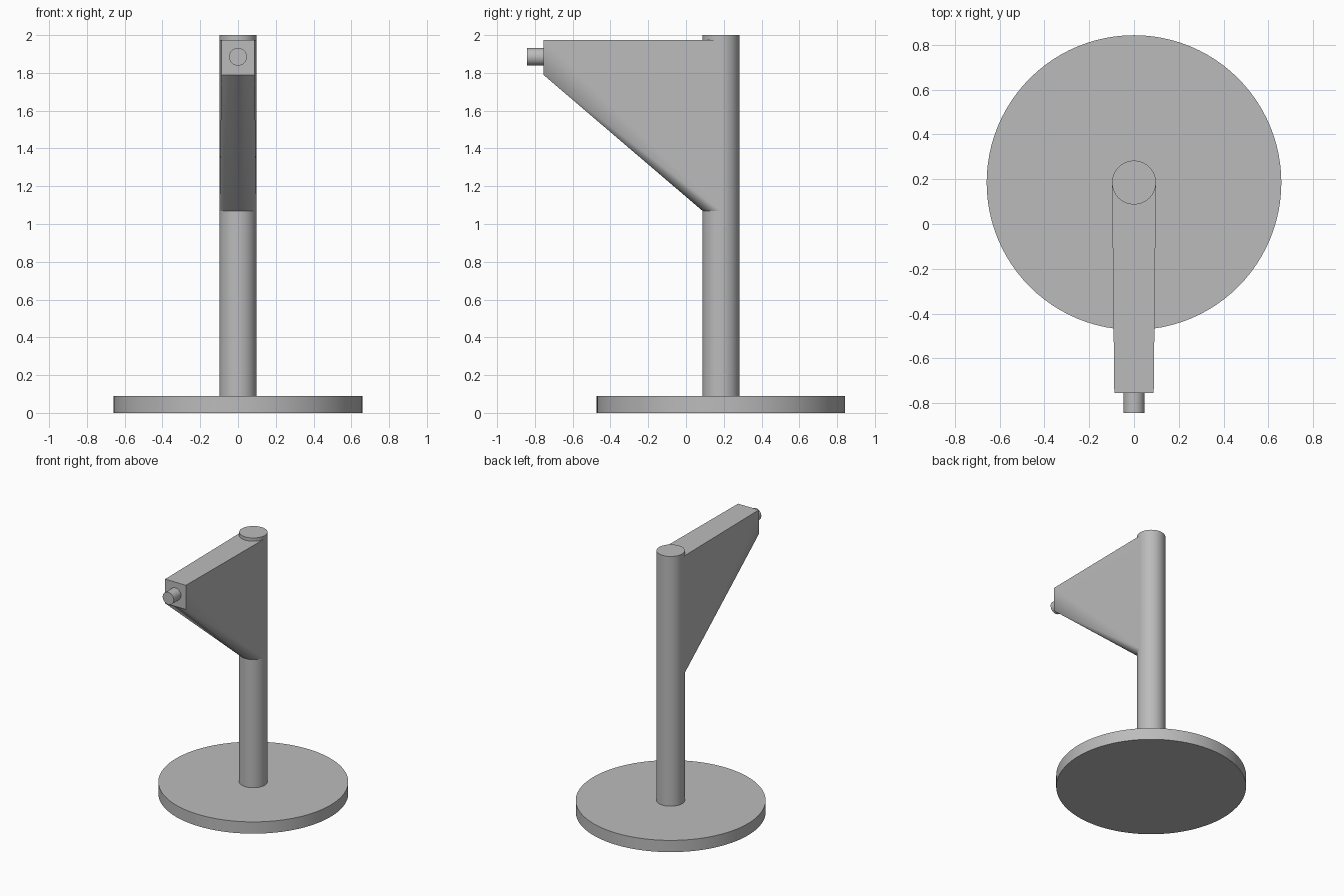
import bpy, bmesh, math

cube = bpy.data.objects.get("Cube")
if cube:
    bpy.data.objects.remove(cube, do_unlink=True)

grey = bpy.data.materials.new("plain_grey")
grey.use_nodes = True
colour = (0.5, 0.5, 0.5, 1)
grey.diffuse_color = colour
grey.node_tree.nodes["Principled BSDF"].inputs["Base Color"].default_value = colour

AXIS_Y = 0.185      # centre line of base and pole
POLE_R = 0.098


def finish(obj, name):
    obj.name = obj.data.name = name
    obj.data.materials.append(grey)
    bpy.ops.object.select_all(action='DESELECT')
    obj.select_set(True)
    bpy.context.view_layer.objects.active = obj
    bpy.ops.object.shade_smooth_by_angle(angle=math.radians(30))


def cylinder(name, radius, length, centre, tilt=0, sides=64):
    bpy.ops.mesh.primitive_cylinder_add(vertices=sides, radius=radius, depth=length,
                                        location=centre, rotation=(tilt, 0, 0))
    finish(bpy.context.object, name)


# Round base, upright pole and the short peg on the arm's tip
cylinder("base", 0.658, 0.09, (0, AXIS_Y, 0.045), sides=96)
cylinder("pole", POLE_R, 1.92, (0, AXIS_Y, 1.04))
cylinder("peg", 0.047, 0.11, (0, -0.788, 1.885), math.pi / 2, 32)

# Arm: hull from the pole's front half to a small square end
bm = bmesh.new()
for z in (1.07, 1.975):
    for i in range(33):
        a = math.pi + math.pi * i / 32
        bm.verts.new((POLE_R * math.cos(a), AXIS_Y + POLE_R * math.sin(a), z))
for x in (-0.088, 0.088):
    for z in (1.79, 1.975):
        bm.verts.new((x, -0.755, z))
hull = bmesh.ops.convex_hull(bm, input=bm.verts)
inside = [v for v in bm.verts if not v.link_faces]
bmesh.ops.delete(bm, geom=inside, context='VERTS')
bmesh.ops.dissolve_limit(bm, angle_limit=math.radians(0.5), verts=bm.verts, edges=bm.edges)
bmesh.ops.recalc_face_normals(bm, faces=bm.faces)
mesh = bpy.data.meshes.new("arm")
bm.to_mesh(mesh)
bm.free()
arm = bpy.data.objects.new("arm", mesh)
bpy.context.collection.objects.link(arm)
finish(arm, "arm")
